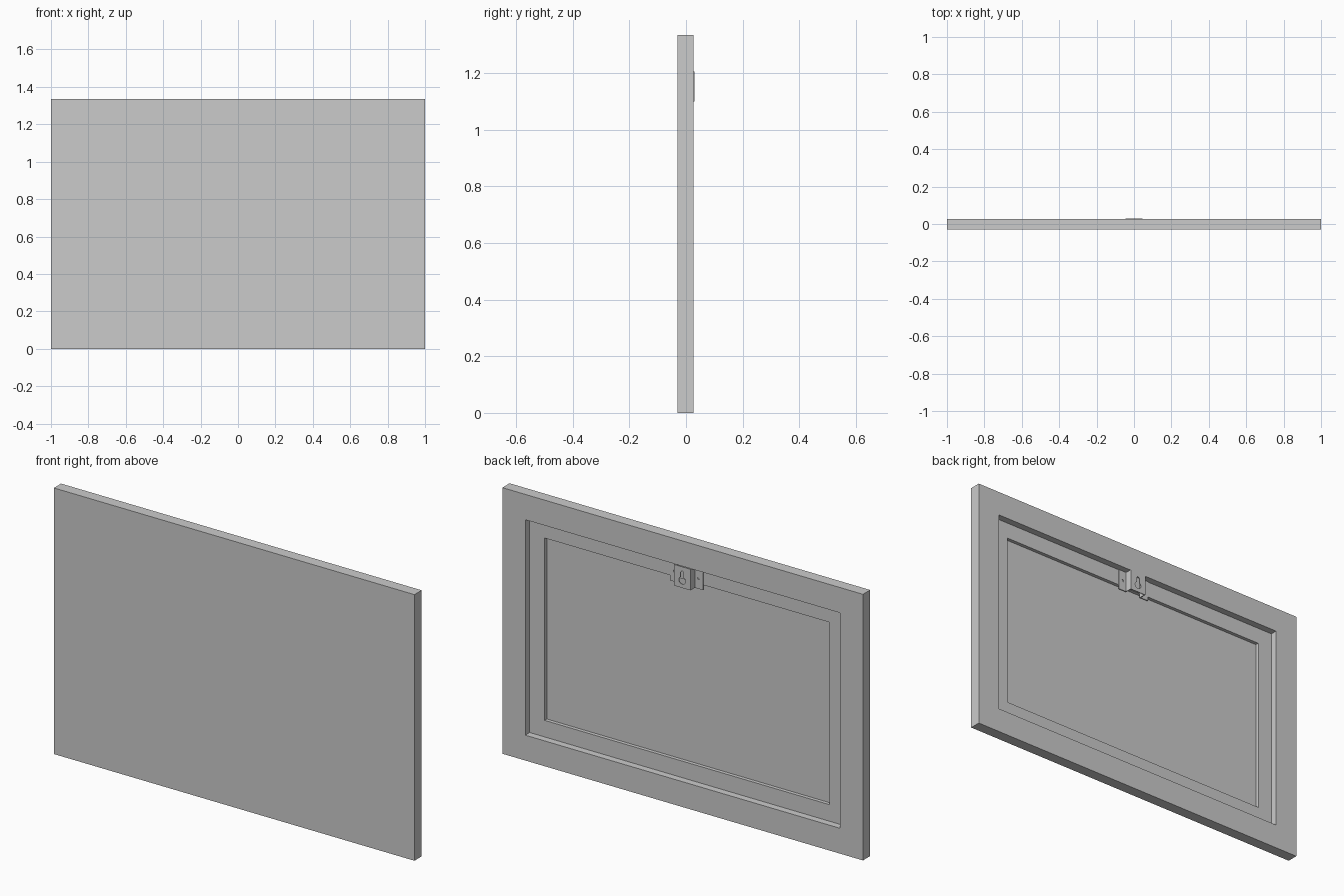
import bpy, bmesh
from math import pi, sin, cos, acos
from mathutils import Vector

cube = bpy.data.objects.get("Cube")
if cube:
    bpy.data.objects.remove(cube, do_unlink=True)

grey = bpy.data.materials.new("light_grey")
grey.use_nodes = True
colour = (0.6, 0.6, 0.6, 1)
grey.diffuse_color = colour
grey.node_tree.nodes["Principled BSDF"].inputs["Base Color"].default_value = colour

HEIGHT, FRONT, BACK = 1.334, -0.0305, 0.0265
LEDGE = BACK - 0.035      # depth of the wide recess
PANEL = LEDGE - 0.018     # depth of the narrow recess


def add_object(name, bm):
    bmesh.ops.recalc_face_normals(bm, faces=bm.faces)
    mesh = bpy.data.meshes.new(name)
    bm.to_mesh(mesh)
    bm.free()
    mesh.materials.append(grey)
    obj = bpy.data.objects.new(name, mesh)
    bpy.context.collection.objects.link(obj)
    return obj


def prism(name, outline, sweep):
    """Closed outline of 3D points swept along a vector."""
    bm = bmesh.new()
    face = bm.faces.new([bm.verts.new(p) for p in outline])
    geom = bmesh.ops.extrude_face_region(bm, geom=[face])["geom"]
    verts = [g for g in geom if isinstance(g, bmesh.types.BMVert)]
    bmesh.ops.translate(bm, verts=verts, vec=sweep)
    return add_object(name, bm)


def arc(x, z, r, start, end, n):
    steps = [start + (end - start) * i / n for i in range(n + 1)]
    return [(x + r * cos(a), -0.1, z + r * sin(a)) for a in steps]


# Picture board: a slab with two stepped recesses in its back
bm = bmesh.new()
bmesh.ops.create_cube(bm, size=1)
for v in bm.verts:
    v.co = ((1 if v.co.x > 0 else -1), (BACK if v.co.y > 0 else FRONT),
            (HEIGHT if v.co.z > 0 else 0))
bm.normal_update()
face = max(bm.faces, key=lambda f: f.calc_center_median().y)
for border, depth in ((0.127, BACK - LEDGE), (0.083, LEDGE - PANEL)):
    bmesh.ops.inset_individual(bm, faces=[face], thickness=border, use_even_offset=True)
    face = bmesh.ops.extrude_discrete_faces(bm, faces=[face])["faces"][0]
    bmesh.ops.translate(bm, verts=face.verts, vec=Vector((0, -depth, 0)))
add_object("picture_board", bm)

# Hanger: bent sheet with a raised plate and two flanges
LOW, TOP, OUT, SHEET = 1.1, 1.206, 0.0305, 0.004
MID = (LOW + TOP) / 2
half = [(0.046 - SHEET, OUT - SHEET), (0.046 - SHEET, LEDGE), (0.091, LEDGE),
        (0.091, LEDGE + SHEET), (0.046, LEDGE + SHEET), (0.046, OUT)]
plan = half + [(-x, y) for x, y in reversed(half)]
hanger = prism("hanger_bracket", [(x, y, LOW) for x, y in plan], (0, 0, TOP - LOW))

# Cutters: keyhole and one screw hole in each flange
R, W = 0.018, 0.008
lean = acos(W / R)
keyhole = arc(0, 1.137, R, pi - lean, 2 * pi + lean, 24) + arc(0, 1.176, W, 0, pi, 10)
outlines = [keyhole] + [arc(s * 0.067, MID, 0.006, 0, 1.875 * pi, 15) for s in (-1, 1)]
cutters = []
for outline in outlines:
    cutter = prism("hole_cutter", outline, (0, 0.2, 0))
    cutter.hide_render = True
    cutters.append(cutter)
    mod = hanger.modifiers.new("hole", "BOOLEAN")
    mod.operation, mod.solver, mod.object = "DIFFERENCE", "EXACT", cutter

# Bake the holes and drop the cutters
bpy.context.view_layer.update()
graph = bpy.context.evaluated_depsgraph_get()
baked = bpy.data.meshes.new_from_object(hanger.evaluated_get(graph))
hanger.modifiers.clear()
hanger.data = baked
for cutter in cutters:
    bpy.data.objects.remove(cutter, do_unlink=True)
